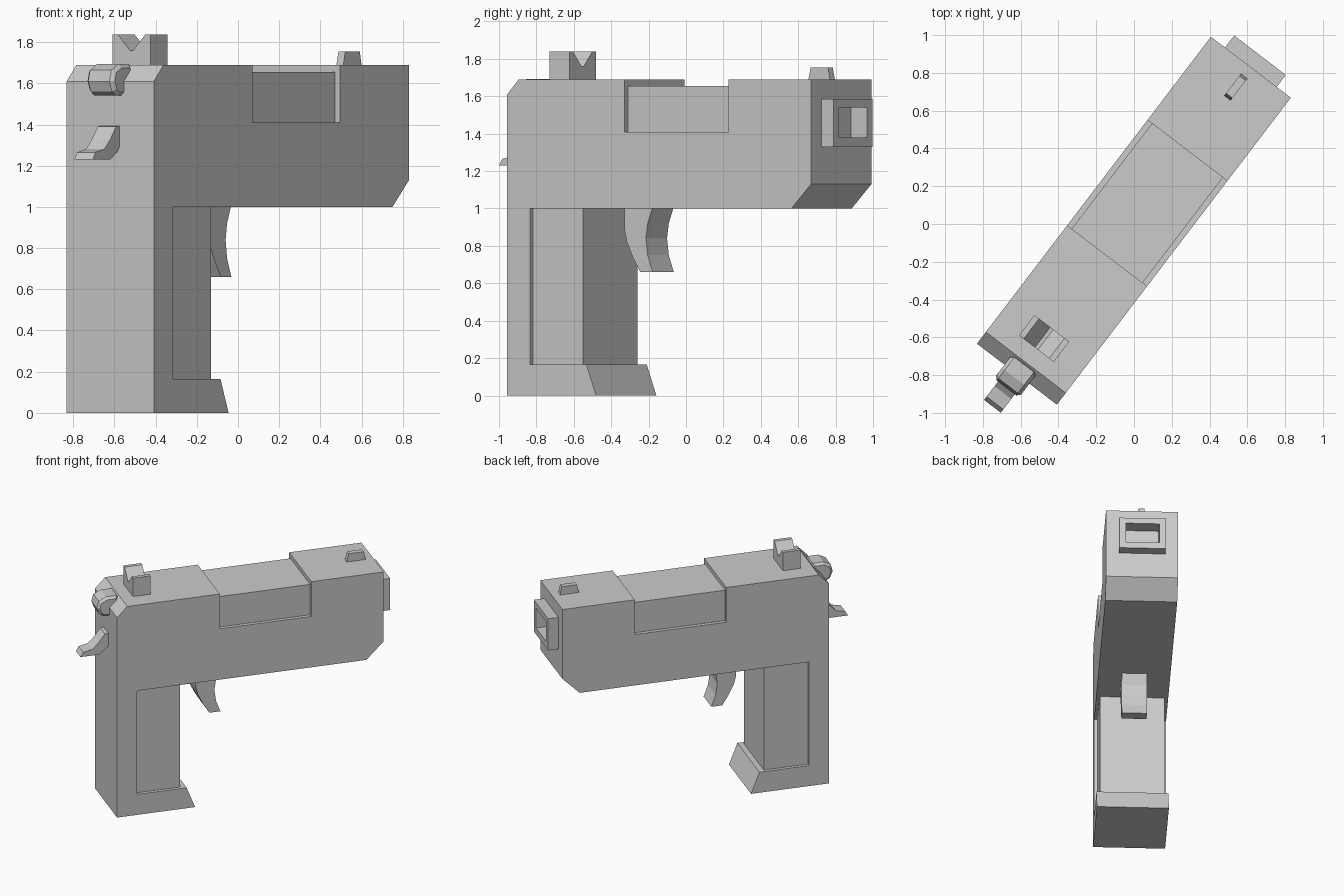
import bpy, bmesh
from math import atan2
from mathutils import Matrix

if "Cube" in bpy.data.objects:
    bpy.data.objects.remove(bpy.data.objects["Cube"])

C = 0.011  # sideways centre line
TURN = Matrix.Rotation(atan2(0.795, 0.606), 4, 'Z')


def prism(name, pts, a, b, axis='Y', bevel=0):
    """Extrude a profile: (x, z) along Y or (y, z) along X, from a to b."""
    bm = bmesh.new()

    def ring(d):
        return [bm.verts.new((p, C + d, z) if axis == 'Y' else (d, C + p, z)) for p, z in pts]
    r0, r1 = ring(a), ring(b)
    n = len(pts)
    caps = [bm.faces.new(r0), bm.faces.new(r1)]
    for i in range(n):
        bm.faces.new((r0[i], r0[(i + 1) % n], r1[(i + 1) % n], r1[i]))
    if bevel:
        edges = list({e for f in caps for e in f.edges})
        bmesh.ops.bevel(bm, geom=edges, offset=bevel, segments=1, affect='EDGES')
    bmesh.ops.recalc_face_normals(bm, faces=bm.faces)
    me = bpy.data.meshes.new(name)
    bm.to_mesh(me)
    bm.free()
    ob = bpy.data.objects.new(name, me)
    bpy.context.collection.objects.link(ob)
    return ob


def rect(x0, x1, z0, z1):
    return [(x0, z0), (x1, z0), (x1, z1), (x0, z1)]


def cut(ob, cutter):
    cutter.hide_render = True
    m = ob.modifiers.new("cut", 'BOOLEAN')
    m.operation, m.solver, m.object = 'DIFFERENCE', 'EXACT', cutter
    bpy.context.view_layer.objects.active = ob
    bpy.ops.object.modifier_apply(modifier=m.name)
    bpy.data.objects.remove(cutter)


# Frame, slide and grip in one side profile
W = 0.266
body = prism("body", [(-1.008, 0), (-0.41, 0), (-0.475, 0.165), (-0.517, 0.165), (-0.517, 1),
                      (0.903, 1), (1.035, 1.13), (1.035, 1.69), (-0.93, 1.69), (-1.008, 1.61)], -W, W)

# Recessed grip panels on both sides
for s in (-1, 1):
    cut(body, prism("grip_cutter", rect(-0.855, -0.5, 0.165, 1.0), s * 0.239, s * 0.35))

# Lowered band over the slide, open to both sides
cut(body, prism("slide_cutter", [(-0.4, 1.41), (-0.236, 1.41), (-0.236, 1.655), (0.236, 1.655),
                                 (0.236, 1.41), (0.4, 1.41), (0.4, 1.8), (-0.4, 1.8)],
                -0.22, 0.481, 'X'))

# Square muzzle with a shallow bore
muzzle = prism("muzzle", rect(-0.172, 0.172, 1.33, 1.585), 1.0, 1.115, 'X')
for ob in (body, muzzle):
    cut(ob, prism("bore_cutter", rect(-0.124, 0.124, 1.38, 1.54), 1.005, 1.2, 'X'))

# Sights
prism("rear_sight", [(-0.116, 1.68), (0.116, 1.68), (0.116, 1.838), (0.085, 1.838), (0.01, 1.76),
                     (-0.01, 1.76), (-0.085, 1.838), (-0.116, 1.838)], -0.838, -0.703, 'X')
prism("front_sight", [(0.828, 1.68), (0.978, 1.68), (0.962, 1.755), (0.846, 1.755)], -0.021, 0.021)

# Trigger
prism("trigger", [(-0.161, 1.01), (-0.195, 0.92), (-0.207, 0.84), (-0.195, 0.75), (-0.161, 0.66),
                  (-0.245, 0.66), (-0.295, 0.74), (-0.335, 0.82), (-0.352, 0.89), (-0.352, 1.01)],
      -0.093, 0.093)

# Rounded hammer and curved spur at the rear
prism("hammer", [(-0.92, 1.6), (-0.945, 1.693), (-1.03, 1.693), (-1.085, 1.665), (-1.1, 1.61),
                 (-1.08, 1.56), (-1.05, 1.54), (-0.98, 1.54)], -0.083, 0.083, bevel=0.018)
prism("spur", [(-0.99, 1.395), (-1.035, 1.39), (-1.08, 1.33), (-1.13, 1.28), (-1.2, 1.265),
               (-1.222, 1.23), (-1.08, 1.23), (-1.03, 1.265), (-0.99, 1.31)], -0.056, 0.056)

# Turn the whole model to its diagonal heading
for ob in bpy.context.collection.objects:
    ob.data.transform(TURN)
